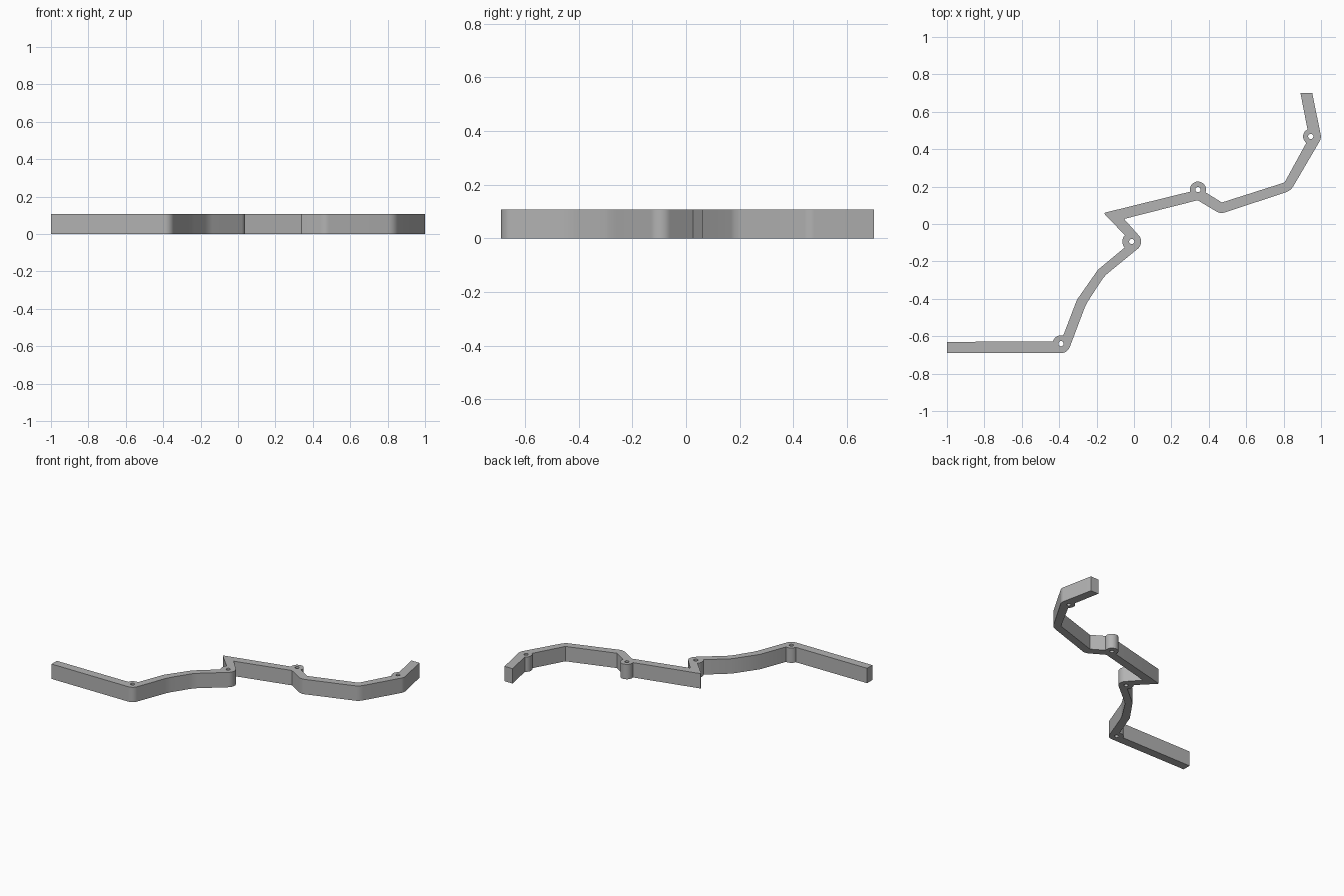
import bpy
import bmesh
from math import cos, sin, radians
from mathutils import Vector

cube = bpy.data.objects.get("Cube")
if cube:
    bpy.data.objects.remove(cube, do_unlink=True)

HEIGHT = 0.107
HOLE = 0.014
FOOT, ELBOW, BUMP, SHOULDER = (-.39, -.64), (-.012, -.094), (.342, .184), (.945, .468)


def arc(centre, r, start, end, steps=14):
    angles = [radians(start + (end - start) * i / steps) for i in range(steps + 1)]
    return [Vector((centre[0] + r * cos(a), centre[1] + r * sin(a))) for a in angles]


def fillet(before, corner, after, cut=.02, steps=6):
    """Soften a corner with a short quadratic blend."""
    before, corner, after = Vector(before), Vector(corner), Vector(after)
    a = corner + (before - corner).normalized() * cut
    b = corner + (after - corner).normalized() * cut
    ts = [i / steps for i in range(steps + 1)]
    return [a * (1 - t) ** 2 + corner * 2 * t * (1 - t) + b * t * t for t in ts]


def P(x, y):
    return [Vector((x, y))]


# Outline of the bent bar, counter-clockwise: lower side, then back along the upper side
outline = P(-1, -.69)
outline += arc(FOOT, .05, -90, -20)
outline += fillet((-.343, -.657), (-.257, -.43), (-.16, -.28), .03)
outline += fillet((-.257, -.43), (-.16, -.28), (.02, -.13), .03)
outline += arc(ELBOW, .05, -50, 45)
outline += P(-.053, .027) + P(.34, .127)
outline += fillet((.34, .127), (.462, .054), (.835, .177), .025)
outline += fillet((.462, .054), (.838, .178), (.99, .44), .03)
outline += arc(SHOULDER, .054, -30, 12)
outline += P(.953, .70) + P(.89, .70)
outline += arc(SHOULDER, .041, 115, 235)
outline += P(.805, .222) + P(.47, .115)
outline += arc(BUMP, .043, -20, 195)
outline += fillet((.30, .175), (-.162, .059), (-.134, .025), .012)
outline += arc(ELBOW, .05, 137, 220)
outline += P(-.193, -.245) + P(-.305, -.405)
outline += arc(FOOT, .045, 75, 165)
outline += P(-1, -.63)

# Filled flat profile with round pivot holes, extruded to a solid
curve = bpy.data.curves.new("bent_bar", "CURVE")
curve.dimensions = "2D"
curve.fill_mode = "BOTH"
curve.extrude = HEIGHT / 2
holes = [arc(c, HOLE, 0, 345, 23) for c in (FOOT, ELBOW, BUMP, SHOULDER)]
for loop in [outline] + holes:
    spline = curve.splines.new("POLY")
    spline.points.add(len(loop) - 1)
    for point, co in zip(spline.points, loop):
        point.co = (co.x, co.y, 0, 1)
    spline.use_cyclic_u = True

bar = bpy.data.objects.new("bent_bar", curve)
bpy.context.collection.objects.link(bar)
bpy.ops.object.select_all(action="DESELECT")
bar.select_set(True)
bpy.context.view_layer.objects.active = bar
bpy.ops.object.convert(target="MESH")
bar = bpy.context.object

# Weld the caps to the walls and stand the bar on the ground
bm = bmesh.new()
bm.from_mesh(bar.data)
bmesh.ops.remove_doubles(bm, verts=bm.verts, dist=.0001)
bmesh.ops.translate(bm, verts=bm.verts, vec=(0, 0, HEIGHT / 2))
bmesh.ops.recalc_face_normals(bm, faces=bm.faces)
bm.to_mesh(bar.data)
bm.free()
bpy.ops.object.shade_smooth_by_angle(angle=radians(30))

# Plain grey finish
grey = bpy.data.materials.new("light_grey")
grey.use_nodes = True
grey.diffuse_color = (.45, .45, .45, 1)
grey.node_tree.nodes["Principled BSDF"].inputs["Base Color"].default_value = (.45, .45, .45, 1)
bar.data.materials.clear()
bar.data.materials.append(grey)
